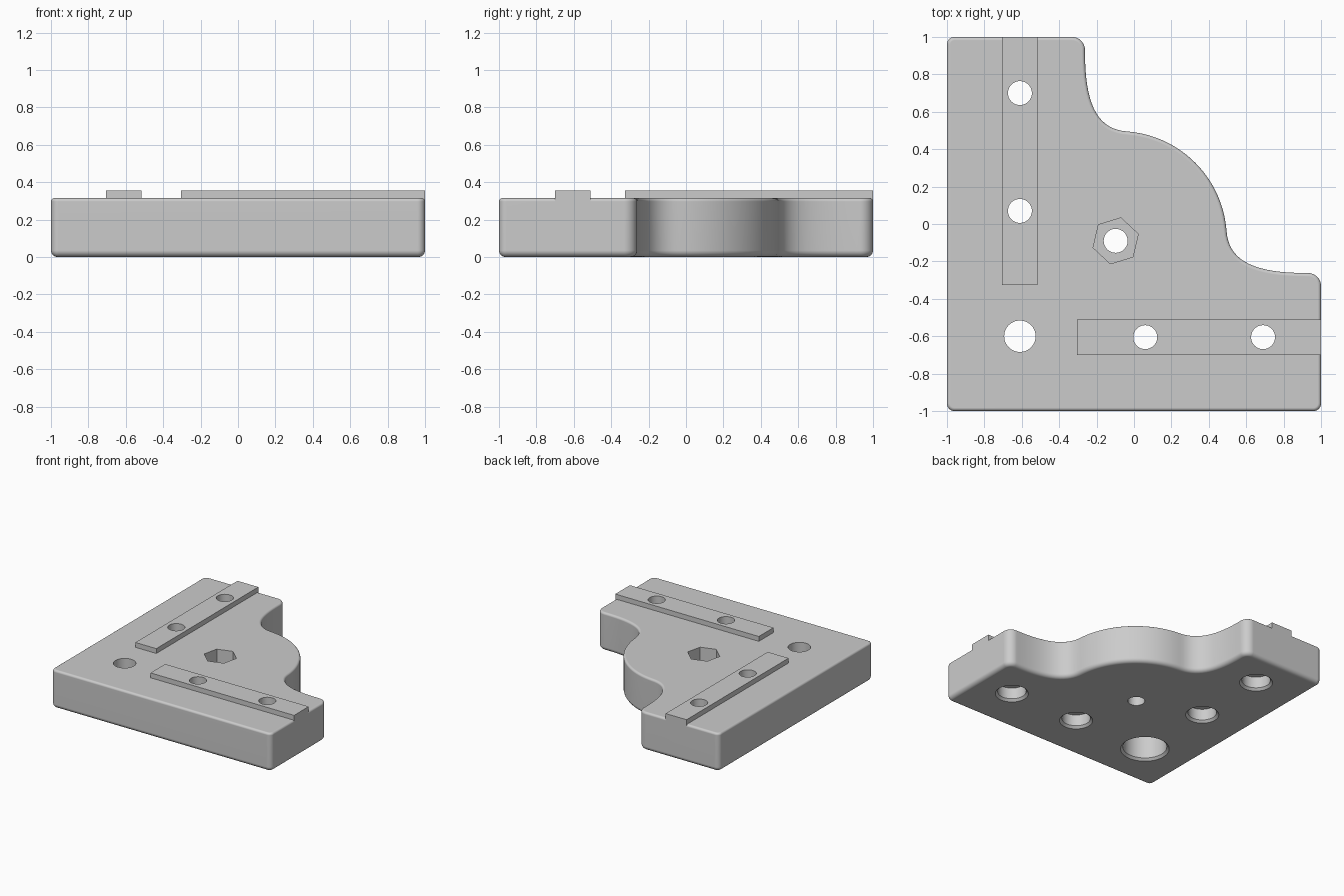
import bpy, bmesh
from math import cos, sin, pi, radians, atan2
from mathutils import Vector
from mathutils.geometry import interpolate_bezier

if "Cube" in bpy.data.objects:
    bpy.data.objects.remove(bpy.data.objects["Cube"])

TOP, RAIL_TOP = 0.315, 0.355

grey = bpy.data.materials.new("plain grey")
grey.use_nodes = True
grey.diffuse_color = (0.6, 0.6, 0.6, 1)
grey.node_tree.nodes["Principled BSDF"].inputs["Base Color"].default_value = (0.6, 0.6, 0.6, 1)


def add_object(name, bm):
    bmesh.ops.recalc_face_normals(bm, faces=bm.faces)
    mesh = bpy.data.meshes.new(name)
    bm.to_mesh(mesh)
    bm.free()
    mesh.materials.append(grey)
    obj = bpy.data.objects.new(name, mesh)
    bpy.context.collection.objects.link(obj)
    return obj


def arc(cx, cy, r, start, end, steps):
    angles = [radians(start + (end - start) * i / steps) for i in range(steps + 1)]
    return [(cx + r * cos(a), cy + r * sin(a)) for a in angles]


def combine(target, tool, operation):
    mod = target.modifiers.new(tool.name, "BOOLEAN")
    mod.operation, mod.solver, mod.object = operation, "EXACT", tool
    bpy.context.view_layer.objects.active = target
    bpy.ops.object.modifier_apply(modifier=mod.name)
    bpy.data.objects.remove(tool)


# Half outline, from the front corner up to the middle of the bulge
R = 0.04
half = arc(-1 + R, 1 - R, R, 180, 90, 6)
half += arc(-0.332, 0.93, 0.07, 90, 0, 10)
sweep = [Vector((x, y, 0)) for x, y in
         ((-0.262, 0.915), (-0.262, 0.63), (-0.19, 0.505), (-0.037, 0.495))]
half += [(p.x, p.y) for p in interpolate_bezier(*sweep, 18)]
C = -0.079
start = atan2(0.495 - C, -0.037 - C) * 180 / pi
half += arc(C, C, 0.575, start, 45, 14)[1:]

# Mirror across the diagonal and close with the square corner
outline = half + [(y, x) for x, y in reversed(half[:-1])]
outline += arc(-1 + R, -1 + R, R, 270, 180, 6)

# Plate with rounded upper and lower rims
bm = bmesh.new()
base = bm.faces.new([bm.verts.new((x, y, 0)) for x, y in outline])
grown = bmesh.ops.extrude_face_region(bm, geom=[base], use_keep_orig=True)
bmesh.ops.translate(bm, vec=(0, 0, TOP),
                    verts=[v for v in grown["geom"] if isinstance(v, bmesh.types.BMVert)])
bmesh.ops.recalc_face_normals(bm, faces=bm.faces)
for height, width in ((0, 0.035), (TOP, 0.018)):
    rim = [e for e in bm.edges if all(abs(v.co.z - height) < 1e-4 for v in e.verts)]
    bmesh.ops.bevel(bm, geom=rim, offset=width, segments=4, profile=0.5, affect="EDGES")
plate = add_object("corner_bracket", bm)


# Raised rails, sunk a little into the plate
def rail(name, x0, x1, y0, y1):
    bm = bmesh.new()
    bmesh.ops.create_cube(bm, size=1)
    for v in bm.verts:
        v.co = (x1 if v.co.x > 0 else x0, y1 if v.co.y > 0 else y0,
                RAIL_TOP if v.co.z > 0 else 0.28)
    combine(plate, add_object(name, bm), "UNION")


rail("left_rail", -0.305, 1, -0.70, -0.51)
rail("back_rail", -0.705, -0.515, -0.325, 1)


# Holes: each cutter is a stack of rings (radius, height)
def drill(name, x, y, rings, sides=48, turn=0):
    bm = bmesh.new()
    loops = []
    for r, z in rings:
        loops.append([bm.verts.new((x + r * cos(turn + 2 * pi * i / sides),
                                    y + r * sin(turn + 2 * pi * i / sides), z))
                      for i in range(sides)])
    for a, b in zip(loops, loops[1:]):
        for i in range(sides):
            j = (i + 1) % sides
            bm.faces.new((a[i], a[j], b[j], b[i]))
    bm.faces.new(loops[0])
    bm.faces.new(loops[-1])
    combine(plate, add_object(name, bm), "DIFFERENCE")


def counterbored(name, x, y, r, wide, depth):
    lip = 0.018
    drill(name, x, y, [(wide + 2 * lip, -lip), (wide, lip), (wide, depth), (r, depth), (r, 0.5)])


for i, (x, y) in enumerate([(-0.61, 0.70), (-0.61, 0.07), (0.06, -0.605), (0.69, -0.605)]):
    counterbored(f"screw_hole_{i + 1}", x, y, 0.064, 0.107, 0.11)
counterbored("corner_hole", -0.61, -0.6, 0.084, 0.165, 0.22)

# Hexagonal nut pocket with its through hole
drill("nut_hole", -0.098, -0.09, [(0.064, -0.1), (0.064, 0.5)])
drill("nut_pocket", -0.098, -0.09, [(0.126, 0.15), (0.126, 0.5)], sides=6, turn=radians(17))

# Smooth shading with crisp edges
bpy.ops.object.select_all(action="DESELECT")
plate.select_set(True)
bpy.context.view_layer.objects.active = plate
bpy.ops.object.shade_smooth_by_angle(angle=radians(30))
normals = plate.modifiers.new("even_normals", "WEIGHTED_NORMAL")
normals.keep_sharp = True
